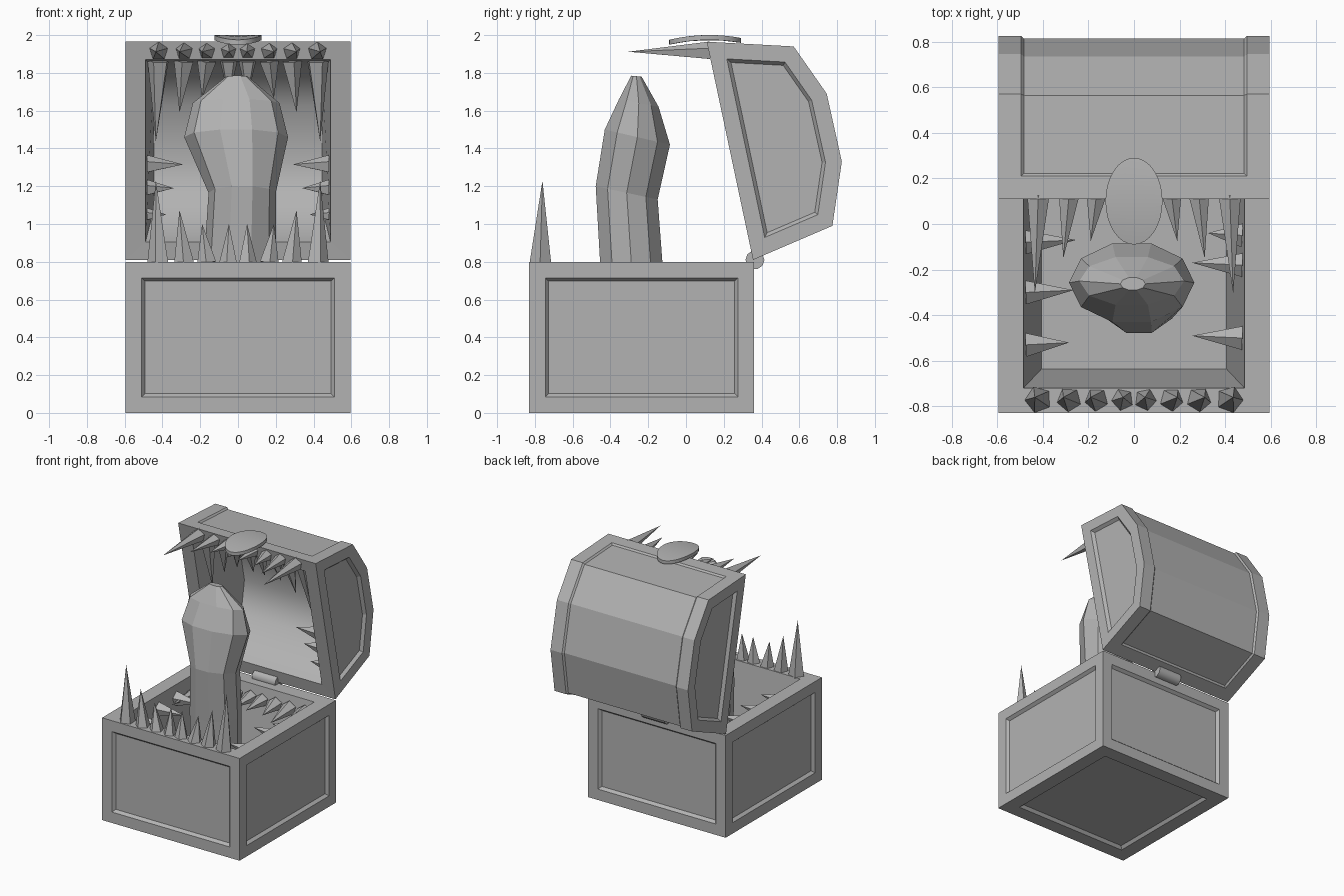
import bpy, bmesh, math
from mathutils import Vector, Matrix

if "Cube" in bpy.data.objects:
    bpy.data.objects.remove(bpy.data.objects["Cube"])

grey = bpy.data.materials.new("plain_grey")
grey.diffuse_color = (0.45, 0.45, 0.45, 1)
grey.use_nodes = True
grey.node_tree.nodes["Principled BSDF"].inputs["Base Color"].default_value = grey.diffuse_color


def finish(bm, name, recalc=True):
    if recalc:
        bmesh.ops.recalc_face_normals(bm, faces=bm.faces)
    me = bpy.data.meshes.new(name)
    bm.to_mesh(me)
    bm.free()
    me.materials.append(grey)
    ob = bpy.data.objects.new(name, me)
    bpy.context.collection.objects.link(ob)
    return ob


def panel(bm, faces, border, depth=0.022):
    """Sink a framed panel into each face."""
    bmesh.ops.inset_individual(bm, faces=faces, thickness=border, use_even_offset=True)
    bmesh.ops.inset_individual(bm, faces=faces, thickness=0.018, depth=-depth,
                               use_even_offset=True)


# Chest body: framed box with a tapered cavity
bm = bmesh.new()
bmesh.ops.create_cube(bm, size=1, matrix=Matrix.Translation((0, -0.235, 0.4))
                      @ Matrix.Diagonal((1.19, 1.19, 0.8, 1)))
bm.normal_update()
top = [f for f in bm.faces if f.normal.z > 0.9]
walls = [f for f in bm.faces if abs(f.normal.z) < 0.1]
base = [f for f in bm.faces if f.normal.z < -0.9]
panel(bm, walls, 0.085)
panel(bm, base, 0.11)
bmesh.ops.inset_individual(bm, faces=top, thickness=0.11, use_even_offset=True)
ex = bmesh.ops.extrude_discrete_faces(bm, faces=top)["faces"][0]
for v in ex.verts:
    v.co = ((0.405 if v.co.x > 0 else -0.405),
            -0.235 + (0.4 if v.co.y > -0.235 else -0.4), 0.1)
finish(bm, "chest_body")

# Lid: extruded profile with framed panels and a hollow inside
outer = [(0.11, 1.965), (0.57, 1.94), (0.745, 1.69), (0.825, 1.33), (0.775, 0.99), (0.355, 0.81)]
inner = [(0.131, 1.87), (0.51, 1.83), (0.65, 1.63), (0.715, 1.33), (0.675, 1.08), (0.336, 0.905)]
bm = bmesh.new()
L = [bm.verts.new((-0.595, y, z)) for y, z in outer]
R = [bm.verts.new((0.595, y, z)) for y, z in outer]
caps = [bm.faces.new(L), bm.faces.new(R[::-1])]
shell = [bm.faces.new((L[i], L[i + 1], R[i + 1], R[i])) for i in range(5)]
mouth = bm.faces.new((L[5], L[0], R[0], R[5]))
bmesh.ops.recalc_face_normals(bm, faces=bm.faces)
panel(bm, caps, 0.085)
bmesh.ops.inset_region(bm, faces=shell, thickness=0.1, use_even_offset=True)
bmesh.ops.inset_region(bm, faces=shell, thickness=0.012, depth=-0.012, use_even_offset=True)
bmesh.ops.inset_individual(bm, faces=[mouth], thickness=0.1, use_even_offset=True)
for v in mouth.verts:
    y, z = inner[0] if v.co.z > 1.4 else inner[-1]
    v.co = (math.copysign(0.49, v.co.x), y, z)
chains = []
for s in (-1, 1):
    ends = sorted((v for v in mouth.verts if v.co.x * s > 0), key=lambda v: -v.co.z)
    mid = [bm.verts.new((s * 0.445, y, z)) for y, z in inner[1:-1]]
    chains.append([ends[0]] + mid + [ends[1]])
bmesh.ops.delete(bm, geom=[mouth], context='FACES_ONLY')
a, b = chains
for i in range(5):
    f = bm.faces.new((a[i], b[i], b[i + 1], a[i + 1]))
    f.smooth = True
bm.faces.new(a)
bm.faces.new(b)
finish(bm, "lid")

# Tongue: stacked, tilted rings (front z, back z, front y, back y, half width, x)
rings = [(0.1, 0.1, -0.43, -0.1, 0.18, 0),
         (0.8, 0.8, -0.455, -0.125, 0.19, 0.01),
         (1.2, 1.13, -0.478, -0.15, 0.178, 0.022),
         (1.5, 1.42, -0.43, -0.085, 0.275, -0.01),
         (1.66, 1.62, -0.355, -0.145, 0.23, -0.01),
         (1.785, 1.78, -0.29, -0.235, 0.055, -0.005)]
bm = bmesh.new()
N = 10
loops = []
for zf, zb, yf, yb, w, xc in rings:
    loop = []
    for k in range(N):
        ang = math.tau * k / N
        t = 0.5 + 0.5 * math.sin(ang) / math.sin(math.radians(72))
        loop.append(bm.verts.new((xc + w * math.cos(ang), yf + (yb - yf) * t, zf + (zb - zf) * t)))
    loops.append(loop)
for p, q in zip(loops, loops[1:]):
    for k in range(N):
        bm.faces.new((p[k], p[(k + 1) % N], q[(k + 1) % N], q[k]))
bm.faces.new(loops[0])
bm.faces.new(loops[-1])
finish(bm, "tongue")


def teeth(name, items):
    """Five-sided spikes: (root, tip, radius)."""
    bm = bmesh.new()
    for root, tip, r in items:
        root, tip = Vector(root), Vector(tip)
        d = tip - root
        m = (Matrix.Translation((root + tip) / 2)
             @ d.to_track_quat('Z', 'Y').to_matrix().to_4x4())
        bmesh.ops.create_cone(bm, cap_ends=True, segments=5, radius1=r, radius2=0,
                              depth=d.length, matrix=m)
    finish(bm, name)


# Tooth rows: (root x, tip x, length, radius), mirrored
half = [(0.42, 0.435, 0.43, 0.06), (0.285, 0.31, 0.275, 0.055),
        (0.165, 0.19, 0.2, 0.053), (0.05, 0.048, 0.2, 0.05)]
row = [(s * x, s * t, l, r) for x, t, l, r in half for s in (-1, 1)]
teeth("lower_front_teeth", [((x, -0.77, 0.795), (t, -0.76, 0.8 + l), r) for x, t, l, r in row])
teeth("lower_back_teeth", [((x, 0.23, 0.71), (t, 0.23 - l, 0.70), r) for x, t, l, r in row])
teeth("upper_front_teeth", [((x, 0.125, 1.915), (t, 0.125 - l, 1.912), r * 0.85)
                            for x, t, l, r in row])
teeth("upper_inner_teeth", [((x, 0.22, 1.865), (t, 0.22 + 0.2 * l, 1.865 - l), r)
                            for x, t, l, r in row])

# Side teeth pointing inward: lower (y, length), upper (z, length)
low = {-1: [(-0.53, 0.19), (-0.3, 0.21), (-0.08, 0.22)],
       1: [(-0.5, 0.22), (-0.18, 0.22), (-0.05, 0.15)]}
teeth("lower_side_teeth", [((s * 0.475, y, 0.7), (s * (0.475 - l), y + 0.01, 0.7), 0.055)
                           for s in low for y, l in low[s]])
up = [(1.315, 0.19, 0.05), (1.19, 0.14, 0.045), (1.05, 0.1, 0.035)]
teeth("upper_side_teeth", [((s * 0.48, 0.31 + (1.315 - z) * 0.21, z),
                            (s * (0.48 - l), 0.3 + (1.315 - z) * 0.21, z), r)
                           for s in (-1, 1) for z, l, r in up])

# Clasp: thin, gently bent oval plate over the lid's front edge
bm = bmesh.new()
bmesh.ops.create_cone(bm, cap_ends=False, segments=32, radius1=1, radius2=1, depth=0.026)
for z in (-0.013, 0.013):
    rim = sorted((v for v in bm.verts if abs(v.co.z - z) < 1e-4),
                 key=lambda v: math.atan2(v.co.y, v.co.x))
    c = [bm.verts.new((v.co.x * 0.5, v.co.y * 0.5, z)) for v in rim]
    for k in range(32):
        bm.faces.new((rim[k], rim[(k + 1) % 32], c[(k + 1) % 32], c[k]))
    bm.faces.new(c)
for v in bm.verts:
    x, y, z = v.co
    v.co = (0.125 * x, 0.1 + 0.19 * y, 1.987 + z - 0.02 * y * y + 0.005 * y)
clasp = finish(bm, "clasp")

# Hinge barrel
bm = bmesh.new()
bmesh.ops.create_cone(bm, cap_ends=True, segments=10, radius1=0.05, radius2=0.05, depth=0.2,
                      matrix=Matrix.Translation((0, 0.365, 0.81))
                      @ Matrix.Rotation(math.pi / 2, 4, 'Y'))
hinge = finish(bm, "hinge")

for ob in (clasp, hinge):
    bpy.ops.object.select_all(action='DESELECT')
    ob.select_set(True)
    bpy.context.view_layer.objects.active = ob
    bpy.ops.object.shade_smooth_by_angle(angle=math.radians(40))
